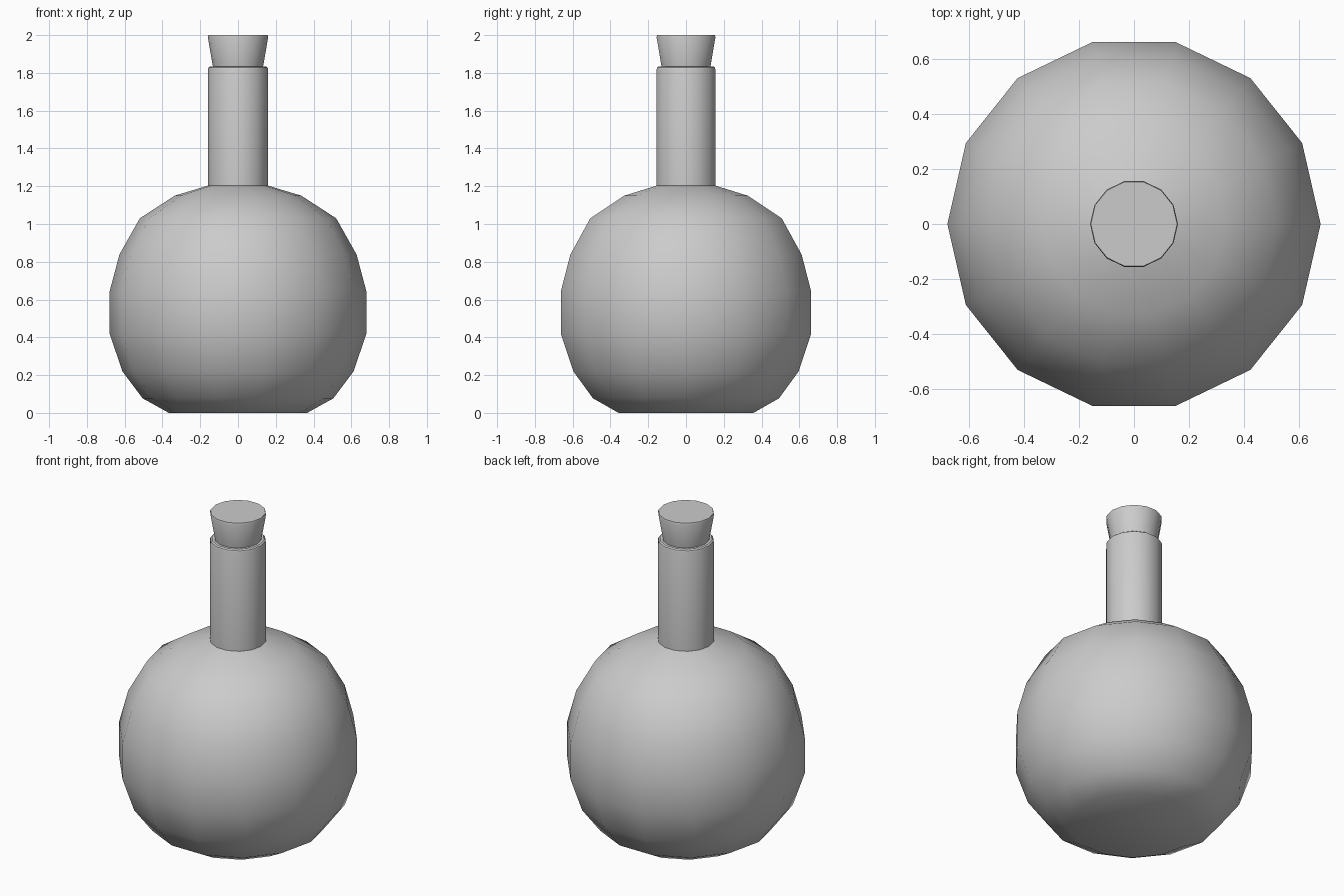
import bpy, bmesh, math

if "Cube" in bpy.data.objects:
    bpy.data.objects.remove(bpy.data.objects["Cube"])

SIDES = 14


def lathe(name, profile):
    """Revolve (radius, z) points around z and cap both ends."""
    bm = bmesh.new()
    rings = []
    for r, z in profile:
        rings.append([bm.verts.new((r * math.cos(math.tau * i / SIDES),
                                    r * math.sin(math.tau * i / SIDES), z))
                      for i in range(SIDES)])
    for a, b in zip(rings, rings[1:]):
        for i in range(SIDES):
            j = (i + 1) % SIDES
            bm.faces.new((a[i], a[j], b[j], b[i]))
    bm.faces.new(rings[0][::-1])
    bm.faces.new(rings[-1])
    mesh = bpy.data.meshes.new(name)
    bm.to_mesh(mesh)
    bm.free()
    obj = bpy.data.objects.new(name, mesh)
    bpy.context.collection.objects.link(obj)
    bpy.ops.object.select_all(action='DESELECT')
    obj.select_set(True)
    bpy.context.view_layer.objects.active = obj
    bpy.ops.object.shade_smooth_by_angle(angle=math.radians(30))
    return obj


# Round flask body, straight neck and rounded lip
lathe("flask", [
    (0.366, 0.0), (0.505, 0.077), (0.612, 0.22), (0.68, 0.42), (0.68, 0.642),
    (0.628, 0.838), (0.52, 1.03), (0.335, 1.15), (0.16, 1.203),
    (0.16, 1.818), (0.157, 1.828), (0.149, 1.834), (0.13, 1.834),
    (0.127, 1.80),
])

# Tapered stopper with a softened top edge
lathe("stopper", [(0.127, 1.80), (0.133, 1.834), (0.16, 1.99), (0.157, 2.0)])
